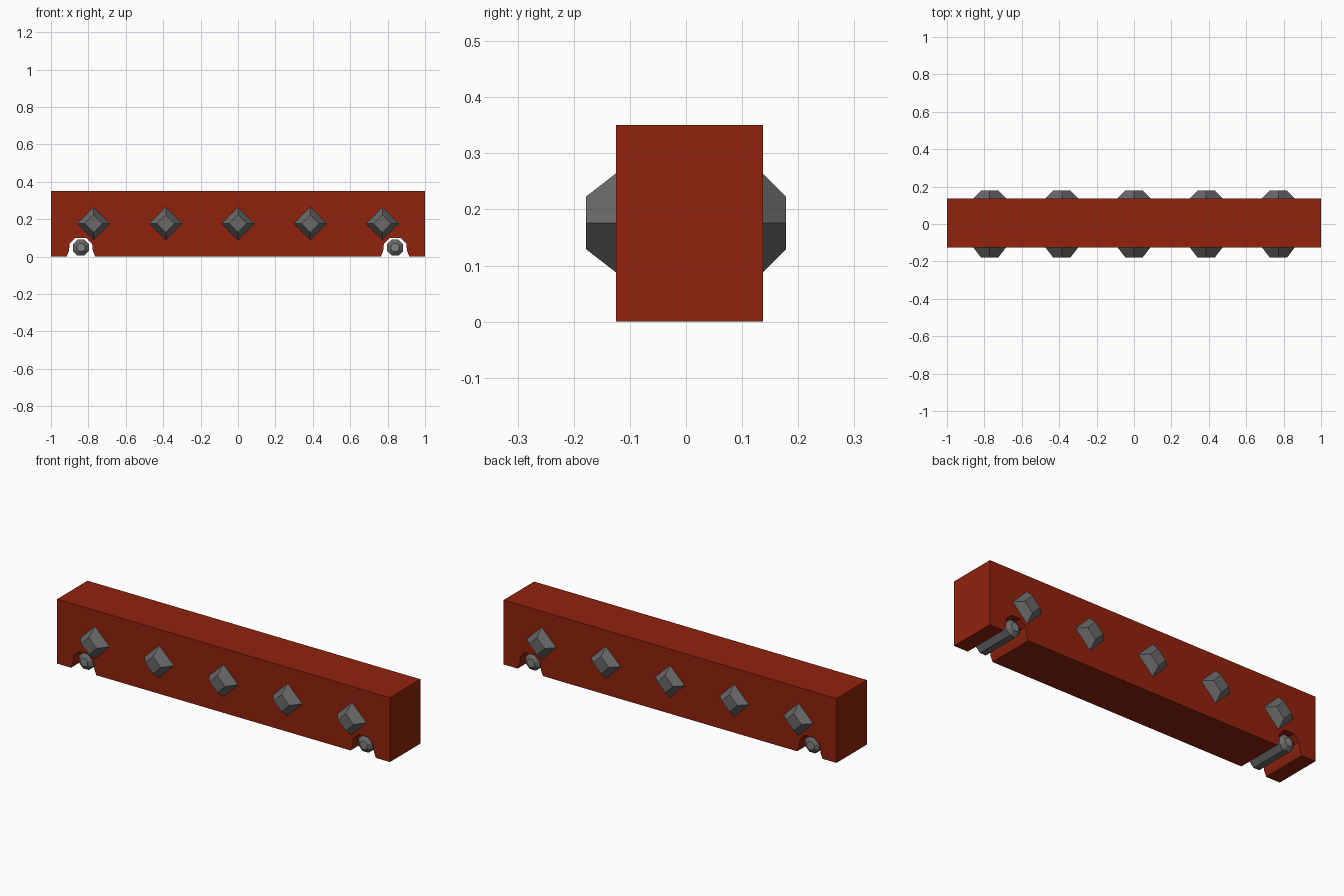
import bpy, bmesh, math

if "Cube" in bpy.data.objects:
    bpy.data.objects.remove(bpy.data.objects["Cube"])


def material(name, rgb):
    m = bpy.data.materials.new(name)
    m.diffuse_color = (*rgb, 1)
    m.use_nodes = True
    m.node_tree.nodes["Principled BSDF"].inputs["Base Color"].default_value = m.diffuse_color
    return m


RED = material("brick red", (0.28, 0.016, 0.004))
GREY = material("steel grey", (0.14, 0.14, 0.14))
LIGHT = material("light steel", (0.22, 0.22, 0.22))


def loft(name, sections, mat):
    """Skin (y, [(x, z), ...]) sections into one closed solid."""
    bm = bmesh.new()
    rings = [[bm.verts.new((x, y, z)) for x, z in pts] for y, pts in sections]
    n = len(rings[0])
    for a, b in zip(rings, rings[1:]):
        for i in range(n):
            j = (i + 1) % n
            bm.faces.new((a[i], a[j], b[j], b[i]))
    bm.faces.new(rings[0])
    bm.faces.new(rings[-1][::-1])
    bmesh.ops.recalc_face_normals(bm, faces=bm.faces)
    me = bpy.data.meshes.new(name)
    bm.to_mesh(me)
    bm.free()
    me.materials.append(mat)
    ob = bpy.data.objects.new(name, me)
    bpy.context.collection.objects.link(ob)
    return ob


def polygon(cx, cz, r, n, turn=0.0):
    return [(cx + r * math.cos(turn + math.tau * i / n),
             cz + r * math.sin(turn + math.tau * i / n)) for i in range(n)]


FRONT, BACK, AXLE = -0.125, 0.137, 0.84

# beam with two arched slots in its underside
arch = [(-0.076, 0), (-0.064, 0.03), (-0.06, 0.068), (-0.028, 0.1),
        (0.028, 0.1), (0.06, 0.068), (0.064, 0.03), (0.076, 0)]
outline = [(-1, 0)] + [(s * AXLE + x, z) for s in (-1, 1) for x, z in arch]
outline += [(1, 0), (1, 0.35), (-1, 0.35)]
loft("beam", [(FRONT, outline), (BACK, outline)], RED)

# octagonal rods with chamfered ends lying in the slots
for side, sx in (("left", -1), ("right", 1)):
    def octagon(r):
        return polygon(sx * AXLE, 0.048, r / math.cos(math.pi / 8), 8, math.pi / 8)
    rod = loft("rod_" + side, [(-0.122, octagon(0.022)), (-0.105, octagon(0.043)),
                               (0.115, octagon(0.043)), (0.132, octagon(0.022))], GREY)
    rod.data.materials.append(LIGHT)
    for f in rod.data.polygons:      # light end caps
        if abs(f.normal.y) > 0.99:
            f.material_index = 1

# diamond studs along both long faces
for i in range(5):
    x = (i - 2) * 0.386
    for side, base, tip in (("front", FRONT, -0.178), ("back", BACK, 0.178)):
        loft(f"stud_{side}_{i + 1}",
             [(base, polygon(x, 0.176, 0.088, 4)),
              (tip, polygon(x, 0.176, 0.047, 4))], GREY)
